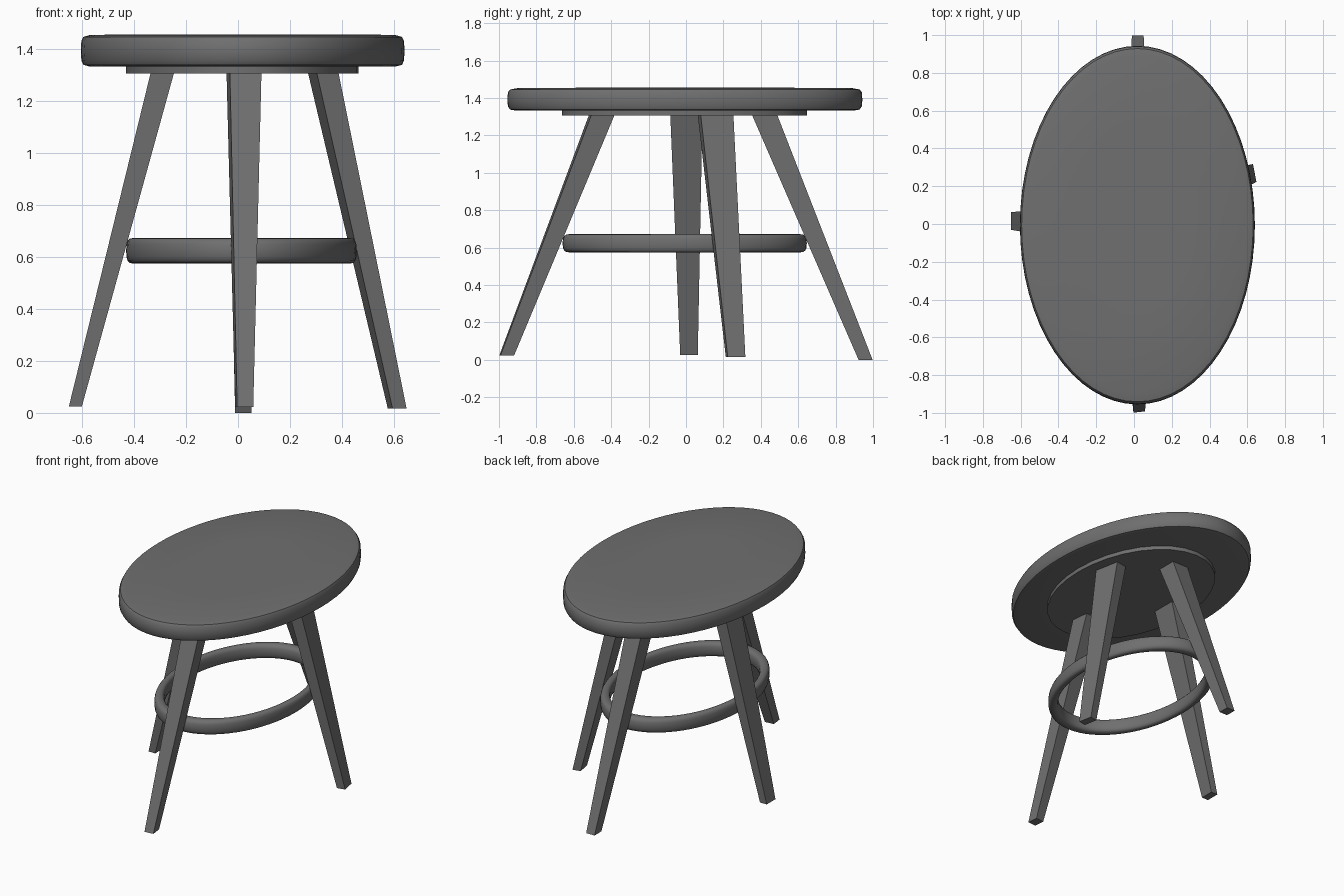
import bpy, bmesh, math
from mathutils import Vector, Matrix

old = bpy.data.objects.get("Cube")
if old:
    bpy.data.objects.remove(old, do_unlink=True)

grey = bpy.data.materials.new("dark grey")
grey.use_nodes = True
colour = (0.16, 0.16, 0.16, 1)
grey.diffuse_color = colour
grey.node_tree.nodes["Principled BSDF"].inputs["Base Color"].default_value = colour


def finish(name, bm, smooth=False):
    bmesh.ops.recalc_face_normals(bm, faces=bm.faces)
    mesh = bpy.data.meshes.new(name)
    bm.to_mesh(mesh)
    bm.free()
    mesh.materials.append(grey)
    obj = bpy.data.objects.new(name, mesh)
    bpy.context.collection.objects.link(obj)
    if smooth:
        bpy.ops.object.select_all(action='DESELECT')
        obj.select_set(True)
        bpy.context.view_layer.objects.active = obj
        bpy.ops.object.shade_smooth_by_angle(angle=math.radians(40))
    return obj


def oval_lathe(name, profile, centre, radii, segments, closed=False, smooth=True):
    """Sweep (radius fraction, height) points around an ellipse."""
    bm = bmesh.new()
    rings = []
    for i in range(segments):
        a = math.tau * i / segments
        rings.append([bm.verts.new((centre[0] + radii[0] * r * math.cos(a),
                                    centre[1] + radii[1] * r * math.sin(a), z))
                      for r, z in profile])
    n = len(profile)
    for i, ring in enumerate(rings):
        nxt = rings[(i + 1) % segments]
        for j in range(n if closed else n - 1):
            k = (j + 1) % n
            bm.faces.new((ring[j], nxt[j], nxt[k], ring[k]))
    if not closed:
        bm.faces.new([ring[0] for ring in rings])
        bm.faces.new([ring[-1] for ring in rings])
    return finish(name, bm, smooth)


def leg(name, foot, foot_size, head, head_size, yaw):
    """Tapered, splayed square leg."""
    bm = bmesh.new()
    turn = Matrix.Rotation(math.radians(yaw), 3, 'Z')
    bmesh.ops.create_cube(bm, size=1)
    for v in bm.verts:
        pos, size = (head, head_size) if v.co.z > 0 else (foot, foot_size)
        v.co = Vector(pos) + turn @ Vector((v.co.x * size[0], v.co.y * size[1], 0))
    return finish(name, bm)


# Oval seat with a rounded rim
oval_lathe("seat",
           [(0.5, 1.332), (0.95, 1.332), (0.985, 1.338), (0.997, 1.355), (1, 1.39),
            (0.997, 1.43), (0.985, 1.445), (0.94, 1.453), (0.5, 1.455)],
           (0.018, -0.006), (0.622, 0.949), 64)

# Mounting plate under the seat
oval_lathe("under_plate", [(1, 1.305), (1, 1.337)],
           (0.017, -0.008), (0.447, 0.655), 32)

# Foot ring with a rounded section
section = []
for i in range(16):
    a = math.tau * i / 16
    c, s = math.cos(a), math.sin(a)
    section.append((0.94 + 0.06 * math.copysign(abs(c) ** 0.7, c),
                    0.623 + 0.049 * math.copysign(abs(s) ** 0.7, s)))
oval_lathe("foot_ring", section, (0.013, -0.007), (0.443, 0.653), 64, closed=True)

# Legs
leg("front_leg", (0.024, -0.959, 0.022), (0.062, 0.073), (0.023, -0.45, 1.31), (0.122, 0.125), 6)
leg("back_leg", (0.02, 0.96, 0), (0.062, 0.075), (0.02, 0.42, 1.31), (0.122, 0.135), 0)
leg("right_leg", (-0.625, 0.016, 0.025), (0.05, 0.094), (-0.29, 0.002, 1.31), (0.09, 0.172), 0)
leg("left_leg", (0.612, 0.265, 0.016), (0.055, 0.096), (0.327, 0.158, 1.31), (0.085, 0.178), 11)
